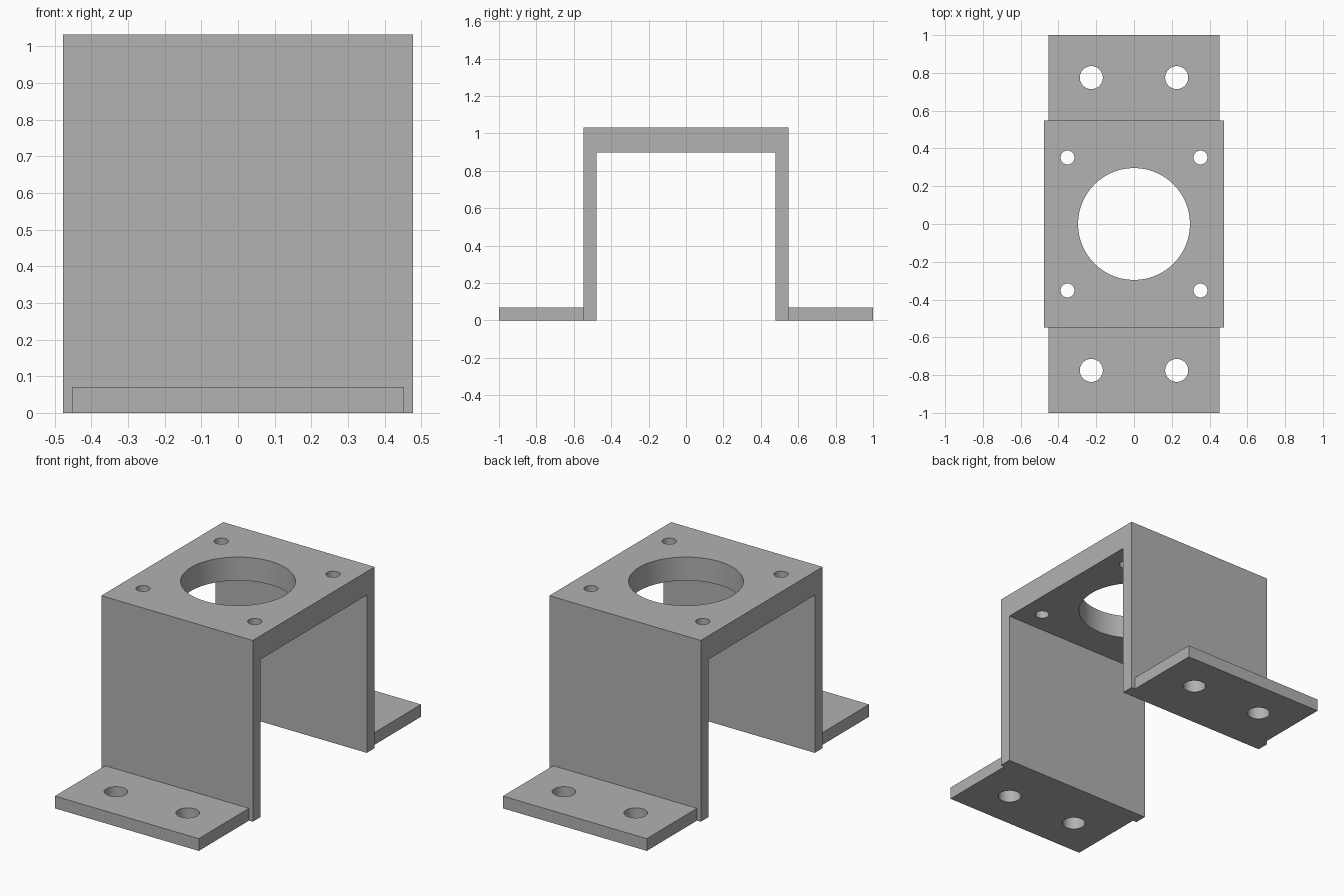
import bpy
import bmesh
from mathutils import Matrix

if "Cube" in bpy.data.objects:
    bpy.data.objects.remove(bpy.data.objects["Cube"], do_unlink=True)

# Main dimensions
BODY_X, FOOT_X = 0.477, 0.453
OUTER_Y, INNER_Y, FOOT_END = 0.548, 0.478, 1.0
HEIGHT, UNDERSIDE, FOOT_H = 1.032, 0.898, 0.07

grey = bpy.data.materials.new("plain grey")
grey.use_nodes = True
colour = (0.445, 0.445, 0.445, 1)
grey.diffuse_color = colour
grey.node_tree.nodes["Principled BSDF"].inputs["Base Color"].default_value = colour


def make_object(name, bm):
    bmesh.ops.recalc_face_normals(bm, faces=bm.faces)
    mesh = bpy.data.meshes.new(name)
    bm.to_mesh(mesh)
    bm.free()
    mesh.materials.append(grey)
    obj = bpy.data.objects.new(name, mesh)
    bpy.context.scene.collection.objects.link(obj)
    return obj


def extrude_profile(name, points, half_width):
    """Extrude a side profile of (y, z) points along x."""
    bm = bmesh.new()
    face = bm.faces.new([bm.verts.new((-half_width, y, z)) for y, z in points])
    result = bmesh.ops.extrude_face_region(bm, geom=[face])
    verts = [v for v in result["geom"] if isinstance(v, bmesh.types.BMVert)]
    bmesh.ops.translate(bm, verts=verts, vec=(2 * half_width, 0, 0))
    return make_object(name, bm)


def drill(obj, holes):
    """Cut vertical holes given as (x, y, radius, segments)."""
    bm = bmesh.new()
    for x, y, radius, segments in holes:
        bmesh.ops.create_cone(bm, cap_ends=True, segments=segments, radius1=radius,
                              radius2=radius, depth=4, matrix=Matrix.Translation((x, y, 0)))
    cutter = make_object("hole_cutter", bm)
    cutter.hide_render = True
    mod = obj.modifiers.new("holes", 'BOOLEAN')
    mod.operation = 'DIFFERENCE'
    mod.solver = 'EXACT'
    mod.object = cutter
    bpy.ops.object.select_all(action='DESELECT')
    bpy.context.view_layer.objects.active = obj
    obj.select_set(True)
    bpy.ops.object.modifier_apply(modifier=mod.name)
    bpy.data.objects.remove(cutter, do_unlink=True)
    bpy.ops.object.shade_smooth_by_angle()


# Bridge: two walls joined by a thick top plate
half = [(OUTER_Y, HEIGHT), (OUTER_Y, 0), (INNER_Y, 0), (INNER_Y, UNDERSIDE)]
bridge = extrude_profile("bridge_body", half + [(-y, z) for y, z in reversed(half)], BODY_X)
screw_holes = [(sx * 0.352, sy * 0.352, 0.037, 32) for sx in (-1, 1) for sy in (-1, 1)]
drill(bridge, [(0, 0, 0.296, 96)] + screw_holes)

# Mounting feet, front and back
for name, side in (("front_foot", -1), ("back_foot", 1)):
    a, b = side * OUTER_Y, side * FOOT_END
    foot = extrude_profile(name, [(a, 0), (b, 0), (b, FOOT_H), (a, FOOT_H)], FOOT_X)
    drill(foot, [(sx * 0.226, side * 0.775, 0.061, 48) for sx in (-1, 1)])
